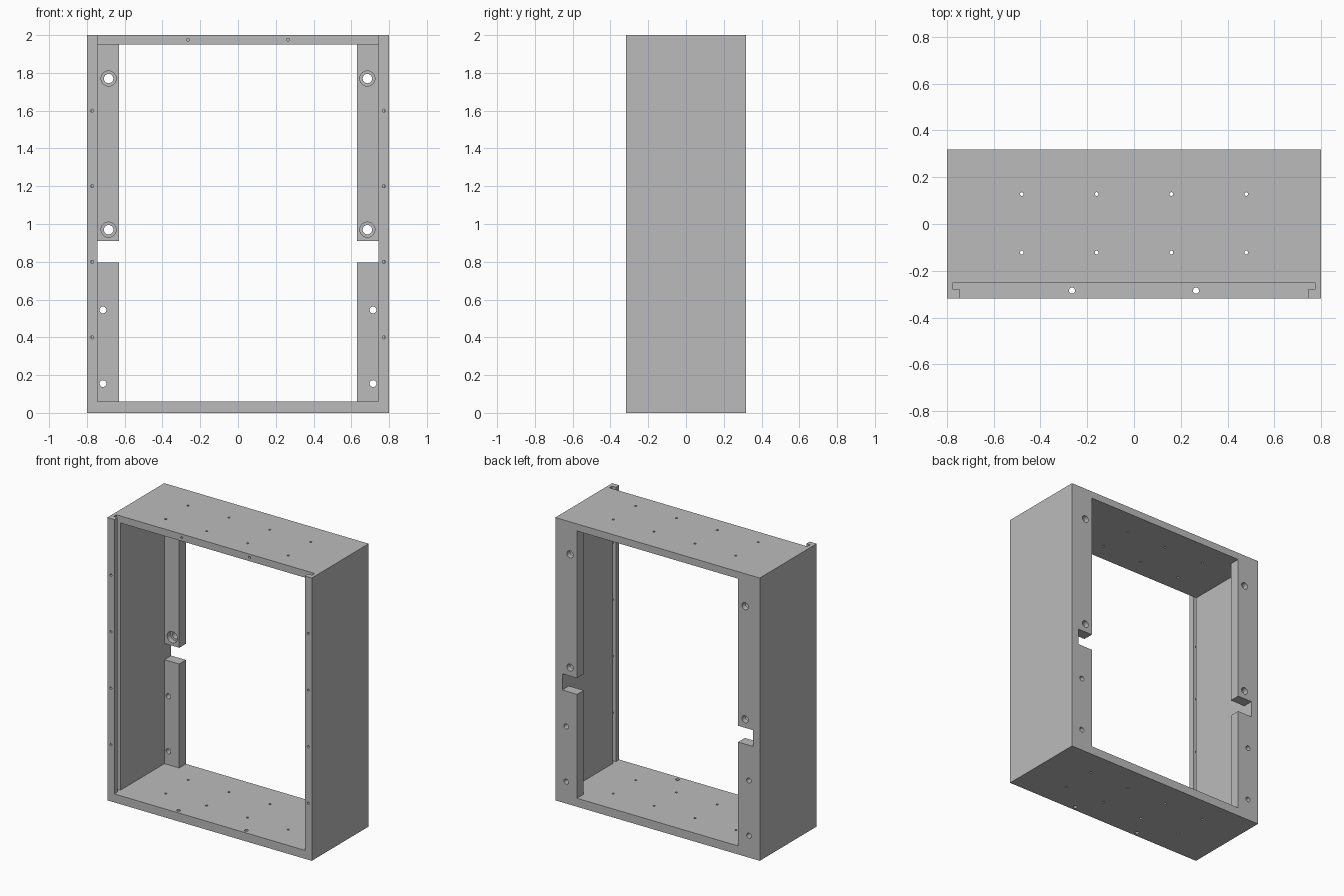
import bpy
import math
from mathutils import Vector

if "Cube" in bpy.data.objects:
    bpy.data.objects.remove(bpy.data.objects["Cube"], do_unlink=True)

W, D, H = 0.8, 0.318, 2.0        # half width, half depth, height
INNER, FLOOR, CEIL = 0.745, 0.06, 1.95
FLANGE = 0.243                   # front face of the back flanges
SLOT = -0.25                     # back of the sliding panel slot

grey = bpy.data.materials.new("plain grey")
grey.use_nodes = True
grey.diffuse_color = (0.5, 0.5, 0.5, 1)
grey.node_tree.nodes["Principled BSDF"].inputs["Base Color"].default_value = (0.5, 0.5, 0.5, 1)


def box(name, x, y, z):
    """Box from three (low, high) ranges."""
    lo, hi = Vector((x[0], y[0], z[0])), Vector((x[1], y[1], z[1]))
    bpy.ops.mesh.primitive_cube_add(size=1, location=(lo + hi) / 2)
    ob = bpy.context.object
    ob.name = name
    ob.scale = hi - lo
    bpy.ops.object.transform_apply(location=True, rotation=True, scale=True)
    return ob


def drill(name, radius, start, end):
    """Round cutter running from start to end."""
    a, b = Vector(start), Vector(end)
    bpy.ops.mesh.primitive_cylinder_add(
        vertices=24, radius=radius, depth=(b - a).length, location=(a + b) / 2,
        rotation=(b - a).to_track_quat("Z", "Y").to_euler())
    ob = bpy.context.object
    ob.name = name
    bpy.ops.object.transform_apply(location=True, rotation=True, scale=True)
    return ob


def cut(body, cutters):
    """Subtract a group of separate cutters and remove them."""
    bpy.ops.object.select_all(action="DESELECT")
    for c in cutters:
        c.select_set(True)
    bpy.context.view_layer.objects.active = cutters[0]
    if len(cutters) > 1:
        bpy.ops.object.join()
    cutter = bpy.context.view_layer.objects.active
    mod = body.modifiers.new("cut", "BOOLEAN")
    mod.operation, mod.solver, mod.object = "DIFFERENCE", "EXACT", cutter
    bpy.context.view_layer.objects.active = body
    bpy.ops.object.modifier_apply(modifier=mod.name)
    bpy.data.objects.remove(cutter, do_unlink=True)


# Frame shell with its open front, back opening and flange notches
frame = box("cabinet_frame", (-W, W), (-D, D), (0, H))
cut(frame, [box("cavity", (-INNER, INNER), (-1, FLANGE), (FLOOR, CEIL))])
cut(frame, [box("back_opening", (-0.63, 0.63), (0, 1), (FLOOR, CEIL))])
cut(frame, [box("notch", (-INNER, INNER), (0, 1), (0.795, 0.91))])

# Sliding panel slot, open at the top, with grooves in both sides
cut(frame, [box("slot", (-INNER, INNER), (-1, SLOT), (FLOOR, 3))])
cut(frame, [box("groove", (-0.775, 0.775), (-0.28, SLOT), (FLOOR, 3))])

# Counterbores in the upper flanges
SIDES = (-1, 1)
cut(frame, [drill("counterbore", 0.04, (s * 0.685, 0.1, z), (s * 0.685, 0.28, z))
            for s in SIDES for z in (0.97, 1.77)])

# All round holes
holes = []
for s in SIDES:
    for z in (0.97, 1.77):
        holes.append(drill("bolt_hole", 0.025, (s * 0.685, 0.1, z), (s * 0.685, 0.5, z)))
    for z in (0.155, 0.545):
        holes.append(drill("screw_hole", 0.018, (s * 0.715, 0.1, z), (s * 0.715, 0.5, z)))
    for z in (0.4, 0.8, 1.2, 1.6):
        holes.append(drill("lip_hole", 0.008, (s * 0.772, -0.5, z), (s * 0.772, -0.265, z)))
    holes.append(drill("top_edge_hole", 0.008, (s * 0.265, -0.5, 1.975), (s * 0.265, -0.2, 1.975)))
    holes.append(drill("floor_hole", 0.013, (s * 0.265, -0.285, -0.2), (s * 0.265, -0.285, 0.2)))
    for x in (0.16, 0.48):
        for y in (-0.122, 0.128):
            holes.append(drill("plate_hole", 0.008, (s * x, y, -0.2), (s * x, y, 2.2)))
cut(frame, holes)

# Finish
frame.data.materials.clear()
frame.data.materials.append(grey)
for p in frame.data.polygons:
    p.material_index = 0
bpy.ops.object.select_all(action="DESELECT")
frame.select_set(True)
bpy.context.view_layer.objects.active = frame
bpy.ops.object.shade_smooth_by_angle(angle=math.radians(30))
